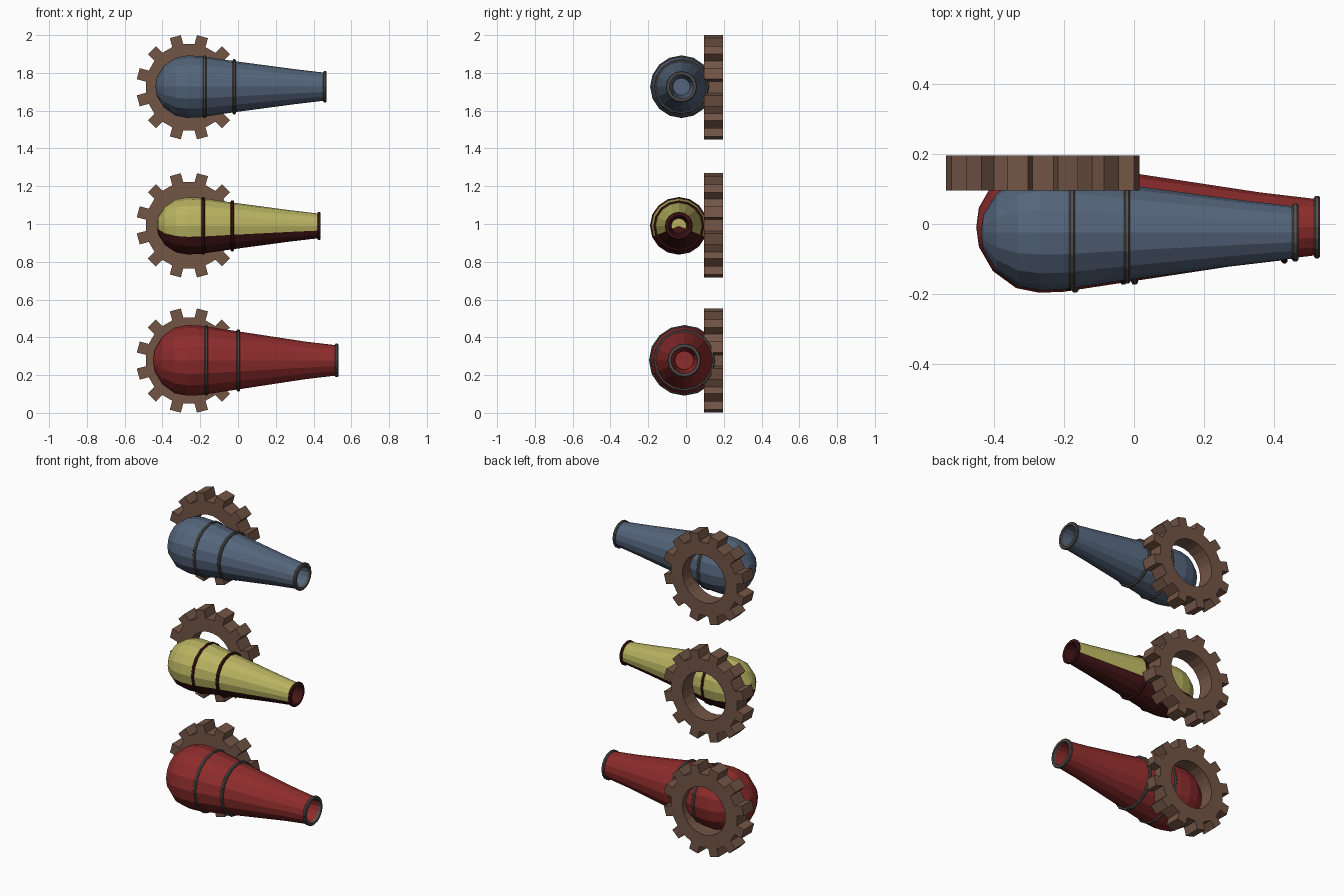
import bpy, bmesh
from math import sin, cos, tau, radians

if "Cube" in bpy.data.objects:
    bpy.data.objects.remove(bpy.data.objects["Cube"])


def material(name, rgb):
    m = bpy.data.materials.new(name)
    m.diffuse_color = (*rgb, 1)
    m.use_nodes = True
    m.node_tree.nodes["Principled BSDF"].inputs["Base Color"].default_value = m.diffuse_color
    return m


WOOD = material("wood", (0.17, 0.09, 0.06))
BLUE = material("blue", (0.09, 0.13, 0.2))
YELLOW = material("yellow", (0.48, 0.45, 0.12))
RED = material("red", (0.27, 0.025, 0.025))
MAROON = material("maroon", (0.06, 0.008, 0.008))
IRON = material("iron", (0.09, 0.085, 0.08))


def finish(bm, name, mats):
    bmesh.ops.recalc_face_normals(bm, faces=bm.faces)
    me = bpy.data.meshes.new(name)
    bm.to_mesh(me)
    bm.free()
    for m in mats:
        me.materials.append(m)
    ob = bpy.data.objects.new(name, me)
    bpy.context.collection.objects.link(ob)
    return ob


def lathe(name, profile, y, z, mats, closed=False, segs=16):
    """Spin (x, radius) points about an axis along x; radius 0 makes a pole.
    A second material goes on the underside and inside the bore."""
    bm = bmesh.new()
    rings = []
    for x, r in profile:
        if r == 0:
            rings.append([bm.verts.new((x, y, z))] * segs)
        else:
            rings.append([bm.verts.new((x, y + r * cos(tau * i / segs), z + r * sin(tau * i / segs)))
                          for i in range(segs)])
    pairs = list(zip(rings, rings[1:]))
    if closed:
        pairs.append((rings[-1], rings[0]))
    for k, (a, b) in enumerate(pairs):
        for i in range(segs):
            j = (i + 1) % segs
            f = bm.faces.new(list(dict.fromkeys((a[i], a[j], b[j], b[i]))))
            under = sin(tau * (i + 0.5) / segs) < -0.3
            bore = len(pairs) - 3 <= k < len(pairs) - 1
            if len(mats) > 1 and (under or bore):
                f.material_index = 1
    return finish(bm, name, mats)


def gear(name, x, z, y0=0.095, y1=0.195, teeth=12, tip=0.279, root=0.23, hole=0.148):
    """Flat cog with a round hole, facing along y."""
    bm = bmesh.new()
    step = tau / teeth
    cols = []
    for t in range(teeth):
        mid = step * (t + 0.5)
        for da, r in ((-7.5, root), (-6.2, tip), (6.2, tip), (7.5, root)):
            a = mid + radians(da)
            cols.append([bm.verts.new((x + q * cos(a), y, z + q * sin(a)))
                         for q, y in ((r, y0), (r, y1), (hole, y1), (hole, y0))])
    for a, b in zip(cols, cols[1:] + cols[:1]):
        for i in range(4):
            j = (i + 1) % 4
            bm.faces.new((a[i], a[j], b[j], b[i]))
    return finish(bm, name, [WOOD])


# Rounded breech, as (fraction of tip length, fraction of radius)
BREECH = ((-1, 0), (-0.96, 0.3), (-0.75, 0.67), (-0.4, 0.93), (-0.05, 1.0))


def cannon(label, mats, y, z, gear_z, r, tip, end, bands, muzzle):
    cx = -0.26
    back = cx - tip
    prof = [(cx + f * (cx - back), q * r) for f, q in BREECH]
    prof += [(cx + 0.06, r * 0.985), (bands[1], r * 0.82),
             (end - 0.17, muzzle + 0.02), (end, muzzle),
             (end, muzzle * 0.92), (end - 0.25, muzzle * 0.62), (end - 0.25, 0)]
    lathe(label + "_barrel", prof, y, z, mats)

    # Iron bands and muzzle rim
    ring_mats = [mats[1]] if len(mats) > 1 else [IRON]
    for i, (x, q) in enumerate(((bands[0], r * 0.945), (bands[1], r * 0.825), (end - 0.008, muzzle))):
        w = 0.009
        ring = [(x - w, q - 0.008), (x - w, q + 0.005), (x - w / 2, q + 0.01),
                (x + w / 2, q + 0.01), (x + w, q + 0.005), (x + w, q - 0.008)]
        nm = label + ("_muzzle_rim" if i == 2 else f"_band_{i + 1}")
        lathe(nm, ring, y, z, ring_mats, closed=True)

    # Cog wheel behind the barrel
    gear(label + "_cog_wheel", cx, gear_z)


cannon("blue_cannon", [BLUE], -0.024, 1.727, 1.724, 0.165, 0.177, 0.468, (-0.177, -0.02), 0.073)
cannon("yellow_cannon", [YELLOW, MAROON], -0.038, 0.99, 0.993, 0.151, 0.170, 0.437, (-0.185, -0.03), 0.064)
cannon("red_cannon", [RED], -0.009, 0.278, 0.277, 0.187, 0.190, 0.530, (-0.168, 0.002), 0.079)
